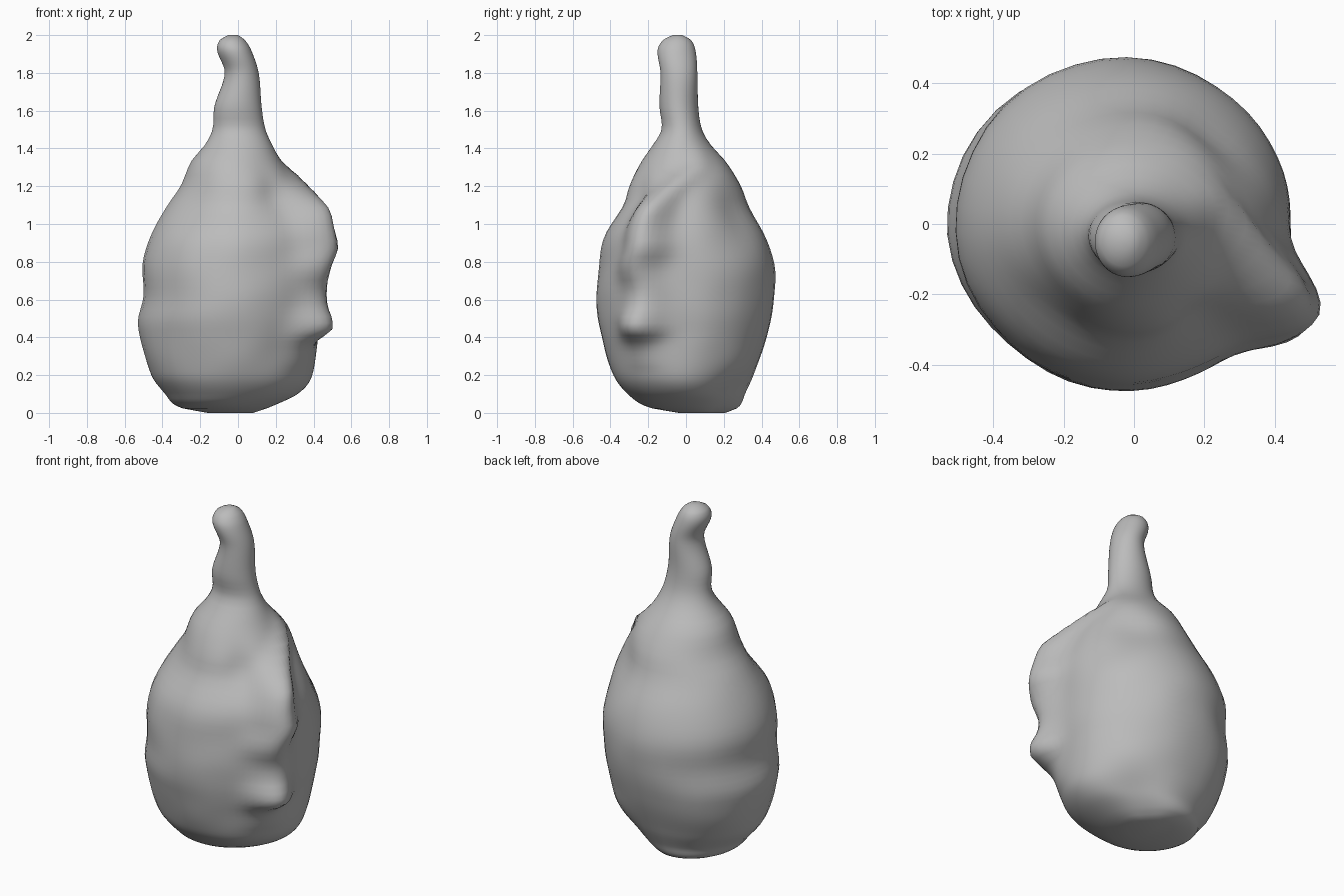
import bpy, bmesh, math
from mathutils import Vector, noise

if "Cube" in bpy.data.objects:
    bpy.data.objects.remove(bpy.data.objects["Cube"])

SIDES, RINGS = 56, 72

# body cross-sections: z, left/right limits in x, front/back limits in y
BODY = [
    (0.00, -.16, .08, -.04, .21), (0.03, -.31, .17, -.20, .28),
    (0.10, -.385, .32, -.31, .315), (0.20, -.46, .395, -.385, .36),
    (0.46, -.528, .43, -.46, .445), (0.62, -.503, .445, -.475, .467),
    (0.78, -.505, .445, -.46, .468), (0.94, -.46, .43, -.43, .415),
    (1.10, -.375, .37, -.33, .33), (1.20, -.305, .32, -.30, .29),
    (1.33, -.25, .23, -.235, .21), (1.42, -.175, .18, -.175, .13),
    (1.50, -.135, .145, -.13, .085), (1.62, -.125, .125, -.14, .065),
    (1.80, -.07, .11, -.135, .06), (1.92, -.11, .07, -.15, .05),
    (1.975, -.095, .035, -.12, .025), (2.00, -.05, 0, -.07, -.02)]

# crest of the side ridge: z, x, y, strength
RIDGE = [
    (0.22, .39, -.23, 0), (0.33, .395, -.25, .4), (0.39, .425, -.27, .85),
    (0.43, .485, -.285, 1), (0.50, .49, -.285, 1), (0.57, .465, -.26, 1),
    (0.66, .46, -.255, 1), (0.74, .475, -.285, 1), (0.80, .495, -.285, 1),
    (0.87, .525, -.26, 1), (0.98, .505, -.25, 1), (1.08, .48, -.215, 1),
    (1.14, .43, -.16, 1), (1.20, .375, -.08, 1), (1.26, .315, .01, 1),
    (1.31, .255, .08, .8), (1.42, .15, .08, 0)]

# broad moulded swells and dents: angle, z, angular width, height, amount
LUMPS = [(0.75, 1.28, 0.5, 0.07, 0.015), (-0.95, 1.17, 0.3, 0.09, -0.025),
         (0.8, 1.04, 0.4, 0.17, -0.035), (0.8, 0.1, 0.5, 0.12, -0.045),
         (-2.35, 1.08, 0.45, 0.15, -0.02), (-2.35, 0.45, 0.4, 0.2, -0.02),
         (2.35, 0.35, 0.4, 0.2, 0.015)]


def sample(table, z):
    """Smoothly interpolate the rows of a table at height z."""
    if z <= table[0][0]:
        return table[0][1:]
    for i in range(len(table) - 1):
        a, b = table[i], table[i + 1]
        if z <= b[0]:
            p, n = table[max(i - 1, 0)], table[min(i + 2, len(table) - 1)]
            h = b[0] - a[0]
            t = (z - a[0]) / h
            out = []
            for k in range(1, len(a)):
                m0 = (b[k] - p[k]) / (b[0] - p[0]) * h
                m1 = (n[k] - a[k]) / (n[0] - a[0]) * h
                out.append((2*t**3 - 3*t*t + 1) * a[k] + (t**3 - 2*t*t + t) * m0
                           + (3*t*t - 2*t**3) * b[k] + (t**3 - t*t) * m1)
            return out
    return table[-1][1:]


def wrap(angle):
    return (angle + math.pi) % (2 * math.pi) - math.pi


def surface_point(angle, z):
    x0, x1, y0, y1 = sample(BODY, z)
    centre = Vector(((x0 + x1) / 2, (y0 + y1) / 2, z))
    d = Vector((math.cos(angle) * (x1 - x0) / 2,
                math.sin(angle) * (y1 - y0) / 2, 0))
    radius, out = d.length, d.normalized()
    heading = math.atan2(d.y, d.x)
    # fine uneven surface, then the broad swells and dents
    p = centre + d
    radius += noise.noise(Vector((p.x * 5, p.y * 5, z * 5))) * 0.014 * radius
    for a, h, wide, tall, amount in LUMPS:
        radius += amount * math.exp(-(wrap(heading - a) / wide) ** 2
                                    - ((z - h) / tall) ** 2)
    # pull the wall out to the ridge crest
    rx, ry, strength = sample(RIDGE, z)
    crest = Vector((rx, ry, z)) - centre
    delta = wrap(heading - math.atan2(crest.y, crest.x))
    width = 0.22 if delta > 0 else 0.26
    reach = max(0, crest.length - radius) * max(0, strength)
    radius += reach * math.exp(-(delta / width) ** 2)
    return centre + out * radius


# gourd body: rings lofted from base to bent stem tip
bm = bmesh.new()
rings = []
for j in range(RINGS + 1):
    t = j / RINGS
    z = 2 * (t - math.sin(2 * math.pi * t) * 0.09)
    # finer angular spacing around the ridge
    ring = []
    for i in range(SIDES):
        u = 2 * math.pi * i / SIDES
        ring.append(bm.verts.new(surface_point(u - 0.45 - 0.5 * math.sin(u), z)))
    rings.append(ring)
for low, high in zip(rings, rings[1:]):
    for i in range(SIDES):
        k = (i + 1) % SIDES
        bm.faces.new((low[i], low[k], high[k], high[i]))
for ring in (rings[0], rings[-1]):
    bm.faces.new(ring)
bmesh.ops.recalc_face_normals(bm, faces=bm.faces)

mesh = bpy.data.meshes.new("gourd_body")
bm.to_mesh(mesh)
bm.free()
body = bpy.data.objects.new("gourd_body", mesh)
bpy.context.collection.objects.link(body)

# plain grey material
grey = bpy.data.materials.new("plain grey")
grey.use_nodes = True
colour = (0.5, 0.5, 0.5, 1)
grey.diffuse_color = colour
grey.node_tree.nodes["Principled BSDF"].inputs["Base Color"].default_value = colour
mesh.materials.append(grey)

bpy.context.view_layer.objects.active = body
body.select_set(True)
bpy.ops.object.shade_smooth_by_angle(angle=math.radians(50))
